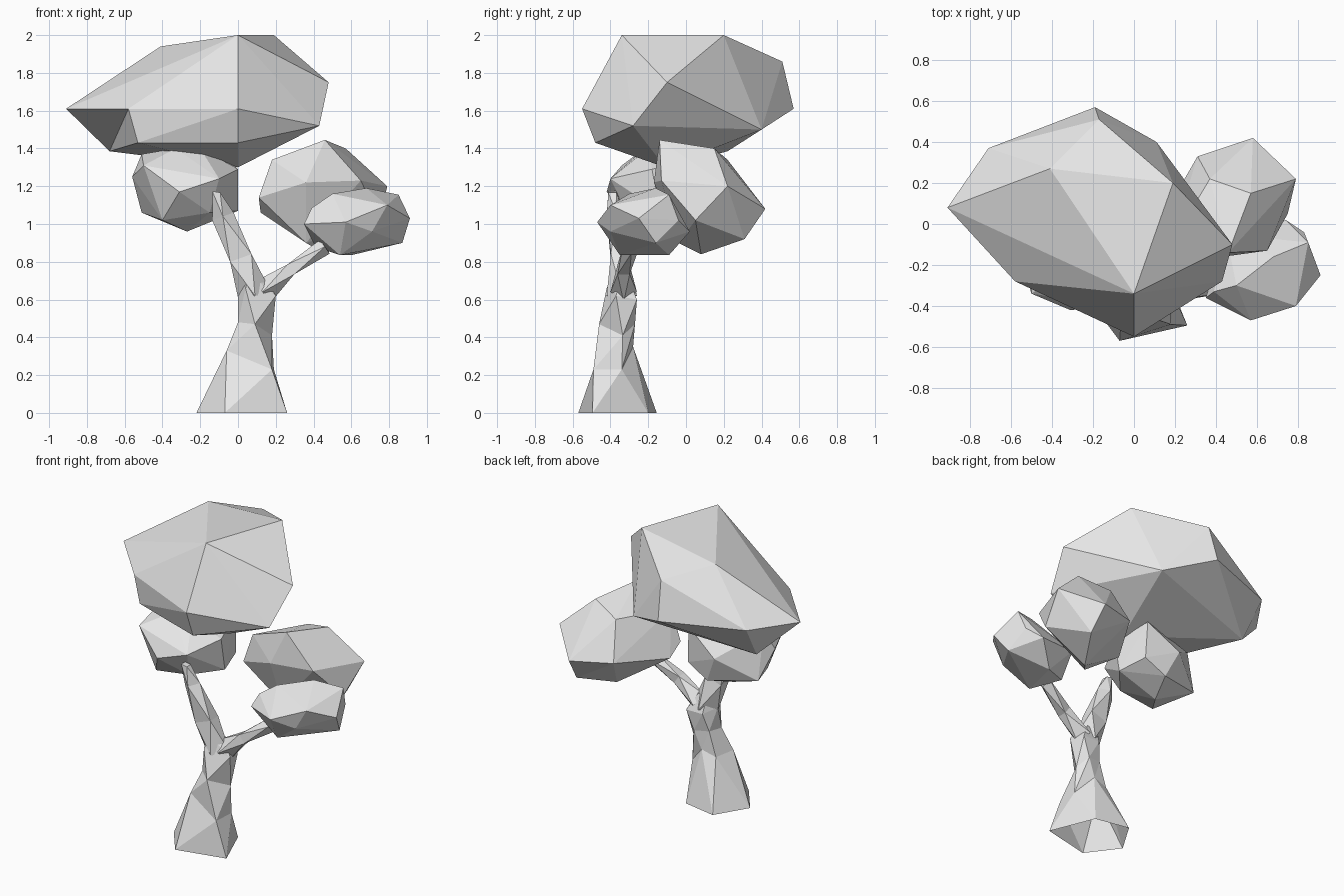
import bpy
import bmesh
import math
from mathutils import Vector, Matrix

cube = bpy.data.objects.get("Cube")
if cube:
    bpy.data.objects.remove(cube, do_unlink=True)

# One plain colour for the whole tree
pale_grey = bpy.data.materials.new("pale_grey")
pale_grey.use_nodes = True
pale_grey.diffuse_color = (.8, .8, .8, 1)
pale_grey.node_tree.nodes["Principled BSDF"].inputs["Base Color"].default_value = (.8, .8, .8, 1)


def finish(name, bm):
    """Turn a bmesh into a flat-shaded object."""
    bmesh.ops.recalc_face_normals(bm, faces=bm.faces[:])
    mesh = bpy.data.meshes.new(name)
    bm.to_mesh(mesh)
    bm.free()
    mesh.materials.append(pale_grey)
    obj = bpy.data.objects.new(name, mesh)
    bpy.context.collection.objects.link(obj)
    return obj


def faceted_crown(name, corners, folded=()):
    """Wrap leaves around their outermost corners; fold inward the edges named by corner pairs."""
    bm = bmesh.new()
    verts = [bm.verts.new(corner) for corner in corners]
    bmesh.ops.convex_hull(bm, input=verts)
    for start, end in folded:
        edge = bm.edges.get((verts[start], verts[end]))
        if edge:
            bmesh.ops.rotate_edges(bm, edges=[edge], use_ccw=False)
    loose = [v for v in bm.verts if not v.link_faces]
    bmesh.ops.delete(bm, geom=loose, context='VERTS')
    return finish(name, bm)


def faceted_limb(name, sections):
    """Join rings of points with triangles; the lower end stays open."""
    bm = bmesh.new()
    rings = [[bm.verts.new(point) for point in section] for section in sections]
    sides = len(rings[0])
    for low, high in zip(rings, rings[1:]):
        for side in range(sides):
            after = (side + 1) % sides
            bm.faces.new((low[side], low[after], high[side]))
            bm.faces.new((low[after], high[after], high[side]))
    bm.faces.new(rings[-1])
    return finish(name, bm)


def branch_sections(sides, sections):
    """Leaning oval rings, each turned half a step past the one below."""
    result = []
    for level, (centre, radius_x, radius_y, lean) in enumerate(sections):
        tilt = Matrix.Rotation(math.radians(lean), 3, 'Y')
        angles = [math.tau * (side + level / 2) / sides for side in range(sides)]
        result.append([
            Vector(centre) + tilt @ Vector((radius_x * math.cos(a), radius_y * math.sin(a), 0))
            for a in angles
        ])
    return result


# Trunk with a flared five-sided foot
faceted_limb("trunk", [
    [(-.07, -.57, 0), (.26, -.495, 0), (.14, -.2, 0), (-.09, -.155, 0), (-.22, -.37, 0)],
    [(.18, -.49, .23), (.19, -.34, .23), (.08, -.28, .35), (-.02, -.29, .32), (-.06, -.42, .33)],
    [(.18, -.335, .41), (.13, -.27, .47), (.03, -.29, .48), (0, -.38, .48), (.09, -.46, .47)],
    [(.18, -.26, .6), (.06, -.26, .6), (0, -.34, .63), (.04, -.42, .66), (.2, -.37, .62)],
    [(.12, -.3, .71), (.05, -.3, .71), (.03, -.37, .71), (.08, -.39, .72), (.15, -.35, .7)],
])

# Two forked branches
faceted_limb("right_branch", branch_sections(4, [
    ((.09, -.34, .62), .09, .08, -10),
    ((.015, -.355, .82), .085, .06, -20),
    ((-.08, -.37, 1.04), .06, .05, -20),
    ((-.115, -.39, 1.17), .03, .03, 10),
]))
faceted_limb("left_branch", branch_sections(4, [
    ((.13, -.33, .64), .07, .07, 50),
    ((.28, -.33, .76), .045, .045, 55),
    ((.46, -.29, .88), .045, .045, 55),
]))

# Large top crown, folded in beneath its right rim
faceted_crown("top_crown", [
    (-.91, .08, 1.61), (-.71, .37, 1.61), (-.19, .57, 1.61),
    (-.17, .51, 1.86), (.11, .4, 1.5), (-.41, .27, 1.94),
    (.19, .2, 2), (0, -.34, 2), (.48, -.1, 1.75),
    (.43, -.28, 1.52), (0, -.55, 1.61), (-.58, -.28, 1.61),
    (0, -.48, 1.43), (-.53, -.29, 1.43), (-.68, .22, 1.385),
    (0, -.11, 1.3),
], folded=[(0, 13)])

# Small crown on the right branch
faceted_crown("right_crown", [
    (-.56, -.15, 1.25), (-.5, -.34, 1.31), (-.51, -.1, 1.37),
    (-.51, -.04, 1.06), (-.31, -.42, 1.17), (-.1, -.4, 1.24),
    (-.4, -.3, 1.02), (-.27, -.12, .96), (-.15, -.31, 1.06),
    (0, -.14, 1.07), (0, -.18, 1.29), (-.06, .06, 1.35),
    (-.2, -.2, 1.4), (-.33, -.22, 1.4), (-.28, .1, 1.2),
    (-.2, .06, 1.02), (-.05, .05, 1.1),
])

# Upper crown on the left branch
faceted_crown("left_upper_crown", [
    (.46, -.14, 1.445), (.57, .15, 1.4), (.18, -.1, 1.34),
    (.37, .22, 1.34), (.58, .42, 1.08), (.79, .22, 1.2),
    (.75, .05, 1.02), (.65, -.13, 1.23), (.36, -.17, 1.22),
    (.11, -.1, 1.14), (.12, 0, 1.06), (.36, -.04, .9),
    (.46, .08, .84), (.6, .31, .92), (.31, .33, 1.1),
])

# Lower crown on the left branch
faceted_crown("left_lower_crown", [
    (.57, -.47, 1.01), (.79, -.4, 1.1), (.5, -.3, 1.16),
    (.68, -.16, 1.19), (.85, -.09, 1.155), (.91, -.25, 1.03),
    (.87, -.16, .9), (.74, .02, .96), (.83, -.04, 1.02),
    (.54, -.35, .835), (.6, -.09, .835), (.35, -.36, 1),
    (.39, -.33, 1.085), (.71, -.4, .96), (.41, -.2, .88),
    (.45, -.05, 1),
])
